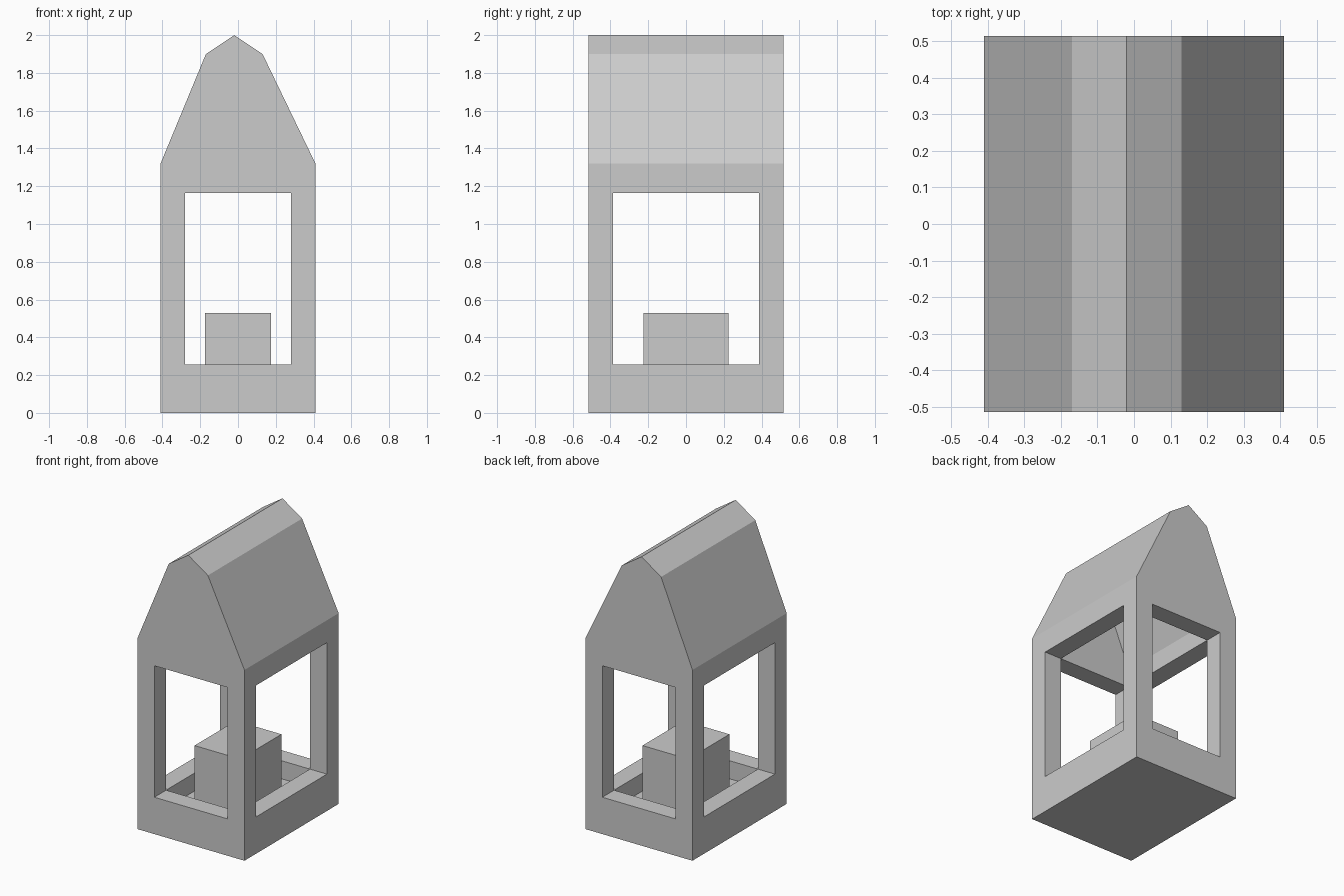
import bpy
import bmesh

if "Cube" in bpy.data.objects:
    bpy.data.objects.remove(bpy.data.objects["Cube"])


def make_object(name, bm):
    bmesh.ops.recalc_face_normals(bm, faces=bm.faces[:])
    mesh = bpy.data.meshes.new(name)
    bm.to_mesh(mesh)
    bm.free()
    ob = bpy.data.objects.new(name, mesh)
    bpy.context.collection.objects.link(ob)
    return ob


def prism(name, profile, half_y):
    """Extrude an (x, z) outline from -half_y to half_y."""
    bm = bmesh.new()
    face = bm.faces.new([bm.verts.new((x, -half_y, z)) for x, z in profile])
    ext = bmesh.ops.extrude_face_region(bm, geom=[face])["geom"]
    verts = [g for g in ext if isinstance(g, bmesh.types.BMVert)]
    bmesh.ops.translate(bm, verts=verts, vec=(0, 2 * half_y, 0))
    return make_object(name, bm)


def box(name, half_x, half_y, z0, z1):
    return prism(name, [(-half_x, z0), (half_x, z0), (half_x, z1), (-half_x, z1)], half_y)


def cut(target, cutter):
    cutter.hide_render = True
    mod = target.modifiers.new("cut", 'BOOLEAN')
    mod.operation = 'DIFFERENCE'
    mod.solver = 'EXACT'
    mod.object = cutter
    bpy.context.view_layer.objects.active = target
    bpy.ops.object.modifier_apply(modifier=mod.name)
    bpy.data.objects.remove(cutter, do_unlink=True)


# House shell with its broken-pitch roof
house = prism("house_shell", [(-0.41, 0), (0.41, 0), (0.41, 1.32), (0.13, 1.9),
                              (-0.02, 2.0), (-0.17, 1.9), (-0.41, 1.32)], 0.515)

# Hollow interior following the roof, one wall thickness inside
IN_X, IN_Y = 0.28, 0.387
cut(house, prism("cavity", [(-IN_X, 0.13), (IN_X, 0.13), (IN_X, 1.29), (0.028, 1.812),
                            (-0.02, 1.844), (-0.065, 1.814), (-IN_X, 1.294)], IN_Y))

# Window openings through front/back and left/right
cut(house, box("front_back_opening", IN_X, 0.8, 0.255, 1.165))
cut(house, box("side_opening", 0.8, IN_Y, 0.255, 1.165))

# Block standing on the inner floor
box("inner_block", 0.175, 0.225, 0.13, 0.53)
